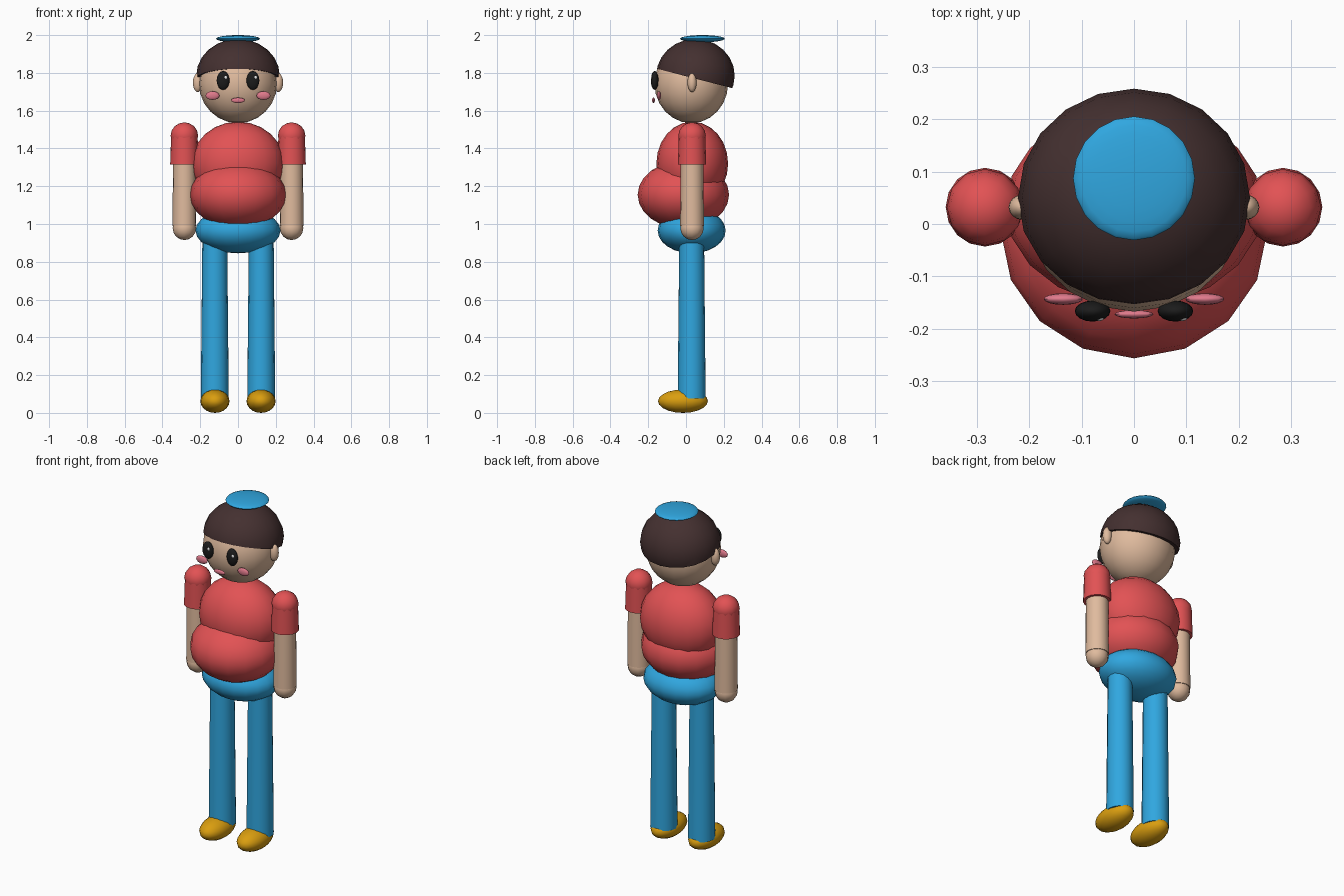
import bpy, bmesh, math
from mathutils import Vector

if "Cube" in bpy.data.objects:
    bpy.data.objects.remove(bpy.data.objects["Cube"])


def mat(name, r, g, b):
    m = bpy.data.materials.new(name)
    lin = lambda c: (c / 255 / 12.92) if c < 11 else ((c / 255 + 0.055) / 1.055) ** 2.4
    m.diffuse_color = (lin(r), lin(g), lin(b), 1)
    m.use_nodes = True
    m.node_tree.nodes["Principled BSDF"].inputs["Base Color"].default_value = m.diffuse_color
    return m


RED = mat("red_shirt", 226, 82, 84)
SKIN = mat("skin", 224, 187, 158)
BLUE = mat("blue", 48, 167, 224)
HAIR = mat("dark_brown", 68, 48, 48)
GOLD = mat("gold_shoe", 218, 158, 15)
PINK = mat("pink", 224, 122, 140)
BLACK = mat("black", 28, 28, 28)
WHITE = mat("white", 240, 240, 240)


def finish(bm, name, m, smooth_angle=45):
    me = bpy.data.meshes.new(name)
    bmesh.ops.recalc_face_normals(bm, faces=bm.faces)
    bm.to_mesh(me)
    bm.free()
    me.materials.append(m)
    ob = bpy.data.objects.new(name, me)
    bpy.context.collection.objects.link(ob)
    bpy.ops.object.select_all(action='DESELECT')
    ob.select_set(True)
    bpy.context.view_layer.objects.active = ob
    bpy.ops.object.shade_smooth_by_angle(angle=math.radians(smooth_angle))
    return ob


def ball(name, c, r, m, seg=20, rings=12, cut=None):
    """Ellipsoid with centre c and radii r; cut = (point, normal) keeps the upper side."""
    bm = bmesh.new()
    bmesh.ops.create_uvsphere(bm, u_segments=seg, v_segments=rings, radius=1)
    for v in bm.verts:
        v.co = Vector((v.co[i] * r[i] + c[i] for i in range(3)))
    if cut:
        geom = bm.verts[:] + bm.edges[:] + bm.faces[:]
        res = bmesh.ops.bisect_plane(bm, geom=geom, plane_co=cut[0], plane_no=cut[1],
                                     clear_inner=True)
        edges = [e for e in res["geom_cut"] if isinstance(e, bmesh.types.BMEdge)]
        bmesh.ops.contextual_create(bm, geom=edges)
    return finish(bm, name, m)


def tube(name, x, y, z0, z1, r0, r1, m, seg=16):
    """Vertical tapered cylinder, r0 at the bottom and r1 at the top."""
    bm = bmesh.new()
    bmesh.ops.create_cone(bm, cap_ends=True, segments=seg, radius1=r0, radius2=r1, depth=z1 - z0)
    bmesh.ops.translate(bm, verts=bm.verts, vec=(x, y, (z0 + z1) / 2))
    return finish(bm, name, m)


# head, hair cut along a sloping hairline, small round cap
ball("head", (0, 0.028, 1.744), (0.207, 0.195, 0.21), SKIN)
ball("hair", (0, 0.05, 1.785), (0.221, 0.208, 0.195), HAIR,
     cut=((0, 0.04, 1.772), (0, 0.25, 0.97)))
ball("skullcap", (0, 0.087, 1.981), (0.116, 0.118, 0.019), BLUE)
ball("mouth", (0, -0.172, 1.655), (0.037, 0.008, 0.014), PINK, 16, 8)

# torso
ball("chest", (0, 0.033, 1.32), (0.245, 0.19, 0.222), RED)
ball("belly", (0, -0.014, 1.155), (0.254, 0.242, 0.18), RED, 16, 12)
ball("hips", (0, 0.03, 0.965), (0.225, 0.18, 0.12), BLUE)

for side, s in (("left", 1), ("right", -1)):
    # face details
    ball(side + "_ear", (s * 0.213, 0.032, 1.748), (0.026, 0.024, 0.05), SKIN, 16, 10)
    ball(side + "_eye", (s * 0.079, -0.166, 1.76), (0.034, 0.02, 0.05), BLACK, 16, 10)
    ball(side + "_eye_glint", (s * 0.079 + 0.013, -0.18, 1.775), (0.009, 0.005, 0.01), WHITE, 10, 6)
    ball(side + "_cheek", (s * 0.135, -0.143, 1.68), (0.037, 0.011, 0.023), PINK, 16, 8)
    # arm
    ax = s * 0.284
    ball(side + "_shoulder", (ax, 0.032, 1.467), (0.073, 0.073, 0.071), RED, 12, 8)
    tube(side + "_sleeve", ax, 0.032, 1.315, 1.47, 0.075, 0.07, RED)
    tube(side + "_forearm", ax, 0.032, 0.99, 1.33, 0.063, 0.06, SKIN)
    ball(side + "_hand", (ax, 0.032, 0.978), (0.062, 0.062, 0.063), SKIN, 12, 8)
    # leg and shoe
    tube(side + "_leg", s * 0.123, 0.03, 0.075, 0.9, 0.074, 0.066, BLUE)
    ball(side + "_shoe", (s * 0.122, -0.016, 0.062), (0.077, 0.132, 0.062), GOLD, 16, 10)
